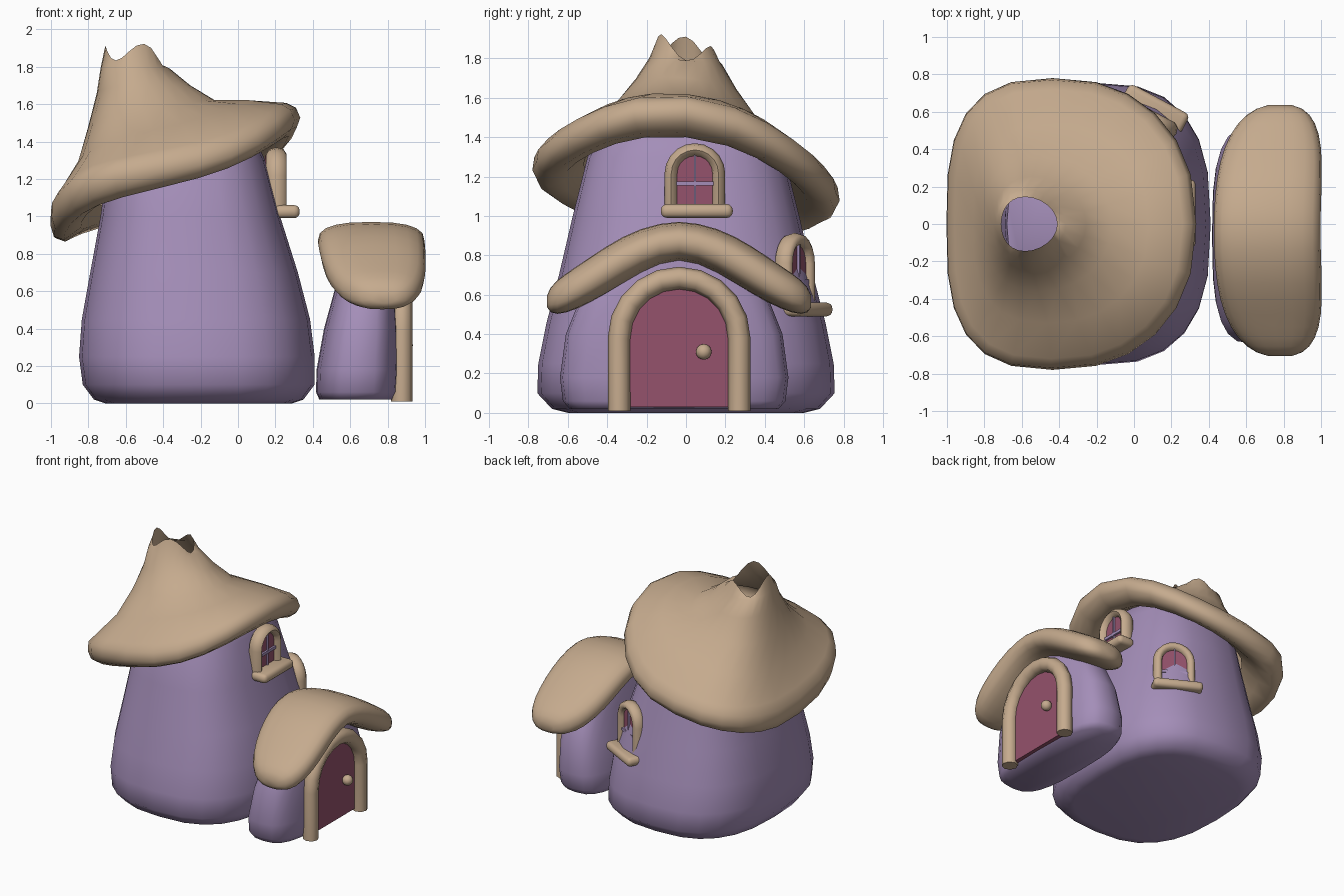
import bpy
import bmesh
from math import sin, cos, pi, radians
from mathutils import Matrix, Vector

cube = bpy.data.objects.get("Cube")
if cube:
    bpy.data.objects.remove(cube, do_unlink=True)


def material(name, rgb):
    m = bpy.data.materials.new(name)
    m.use_nodes = True
    col = (*rgb, 1)
    m.diffuse_color = col
    bsdf = m.node_tree.nodes["Principled BSDF"]
    bsdf.inputs["Base Color"].default_value = col
    bsdf.inputs["Roughness"].default_value = 0.8
    return m


TAN = material("tan thatch", (0.56, 0.405, 0.27))
PURPLE = material("purple plaster", (0.37, 0.27, 0.48))
PINK = material("plum pink", (0.30, 0.085, 0.15))


def finish(ob, mat, angle=65):
    ob.data.materials.clear()
    ob.data.materials.append(mat)
    bpy.ops.object.select_all(action='DESELECT')
    ob.select_set(True)
    bpy.context.view_layer.objects.active = ob
    bpy.ops.object.shade_smooth_by_angle(angle=radians(angle))
    return ob


def from_bmesh(name, bm, mat, matrix=Matrix(), angle=65):
    bmesh.ops.recalc_face_normals(bm, faces=bm.faces)
    bm.transform(matrix)
    me = bpy.data.meshes.new(name)
    bm.to_mesh(me)
    bm.free()
    ob = bpy.data.objects.new(name, me)
    bpy.context.collection.objects.link(ob)
    return finish(ob, mat, angle)


def squircle(rx, ry, n, segs=24):
    """Rounded outline: an ellipse pushed towards a rectangle by exponent n."""
    pts = []
    for i in range(segs):
        a = 2 * pi * i / segs
        c, s = cos(a), sin(a)
        x = abs(c) ** (2 / n) * (1 if c > 0 else -1)
        y = abs(s) ** (2 / n) * (1 if s > 0 else -1)
        pts.append((rx * x, ry * y, a))
    return pts


def loft(name, rings, mat, cap_start=True, cap_end=True):
    bm = bmesh.new()
    loops = [[bm.verts.new(p) for p in ring] for ring in rings]
    for a, b in zip(loops, loops[1:]):
        for i in range(len(a)):
            j = (i + 1) % len(a)
            bm.faces.new((a[i], a[j], b[j], b[i]))
    if cap_start:
        bm.faces.new(loops[0])
    if cap_end:
        bm.faces.new(loops[-1])
    return from_bmesh(name, bm, mat)


def arch(half, base, spring, steps=10):
    """Points (y, z) up one side, over a half circle and down the other."""
    top = [(half * cos(pi * i / steps), spring + half * sin(pi * i / steps))
           for i in range(steps + 1)]
    return [(half, base)] + top + [(-half, base)]


def arch_panel(name, half, base, spring, x0, x1, mat, matrix):
    bm = bmesh.new()
    face = bm.faces.new([bm.verts.new((x0, y, z)) for y, z in arch(half, base, spring)])
    ext = bmesh.ops.extrude_face_region(bm, geom=[face])
    verts = [v for v in ext["geom"] if isinstance(v, bmesh.types.BMVert)]
    bmesh.ops.translate(bm, verts=verts, vec=(x1 - x0, 0, 0))
    return from_bmesh(name, bm, mat, matrix, 30)


def arch_tube(name, half, base, spring, radius, depth, mat, matrix):
    """Round trim along an arch, stretched by depth across the wall."""
    cu = bpy.data.curves.new(name, 'CURVE')
    cu.dimensions = '3D'
    cu.bevel_depth = radius
    cu.bevel_resolution = 2
    cu.use_fill_caps = True
    pts = arch(half, base, spring)
    sp = cu.splines.new('POLY')
    sp.points.add(len(pts) - 1)
    for p, (y, z) in zip(sp.points, pts):
        p.co = (0, y, z, 1)
    ob = bpy.data.objects.new(name, cu)
    bpy.context.collection.objects.link(ob)
    bpy.ops.object.select_all(action='DESELECT')
    ob.select_set(True)
    bpy.context.view_layer.objects.active = ob
    bpy.ops.object.convert(target='MESH')
    ob = bpy.context.object
    ob.data.transform(matrix @ Matrix.Diagonal((depth, 1, 1, 1)))
    return finish(ob, mat)


def box(name, size, loc, bevel, mat, matrix):
    bm = bmesh.new()
    bmesh.ops.create_cube(bm, size=1, matrix=Matrix.Translation(loc) @ Matrix.Diagonal((*size, 1)))
    if bevel:
        bmesh.ops.bevel(bm, geom=bm.edges[:], offset=bevel, segments=3,
                        profile=0.5, affect='EDGES')
    return from_bmesh(name, bm, mat, matrix)


# Tower: z, centre x, half width, half depth
tower = [(0, -0.21, 0.50, 0.60), (0.02, -0.21, 0.56, 0.68), (0.1, -0.21, 0.62, 0.755),
         (0.25, -0.22, 0.63, 0.75), (0.45, -0.225, 0.61, 0.71), (0.7, -0.235, 0.555, 0.645),
         (1.0, -0.255, 0.48, 0.575), (1.3, -0.275, 0.42, 0.50), (1.42, -0.3, 0.39, 0.43),
         (1.5, -0.34, 0.34, 0.28)]
loft("tower_wall", [[(cx + x, y, z) for x, y, a in squircle(rx, ry, 2.7)]
                    for z, cx, rx, ry in tower], PURPLE)

# Tilted hat roof: centre x, half width, half depth, height, tilt, roundness
hat = [(-0.32, 0.42, 0.52, 1.25, 0.43, 2.5), (-0.33, 0.51, 0.62, 1.17, 0.45, 2.5),
       (-0.33, 0.60, 0.70, 1.15, 0.46, 2.5), (-0.335, 0.65, 0.755, 1.185, 0.45, 2.5),
       (-0.335, 0.668, 0.78, 1.24, 0.43, 2.5), (-0.345, 0.655, 0.77, 1.305, 0.42, 2.5),
       (-0.35, 0.61, 0.72, 1.35, 0.42, 2.5), (-0.39, 0.47, 0.53, 1.445, 0.37, 2.4),
       (-0.46, 0.34, 0.36, 1.55, 0.2, 2.2), (-0.505, 0.25, 0.255, 1.68, 0.08, 2),
       (-0.55, 0.185, 0.185, 1.79, 0, 2), (-0.56, 0.15, 0.145, 1.85, 0, 2)]
rings = []
for k, (cx, rx, ry, h, tilt, n) in enumerate(hat):
    jag = 0.05 if k == len(hat) - 1 else 0
    rings.append([(cx + x - 0.1 * (rx / 0.668) * (y / ry) ** 2, y,
                   h + tilt * x - 0.1 * y - (0.14 + 0.45 * x) * y * y
                   - jag * (cos(3 * a) + 0.4 * sin(a) + 0.2 * cos(a)))
                  for x, y, a in squircle(rx, ry, n)])
loft("tower_roof", rings, TAN, cap_start=False, cap_end=False)

# Porch: z, centre x, half width, half depth
porch = [(0.02, 0.635, 0.20, 0.53), (0.06, 0.637, 0.22, 0.565), (0.18, 0.642, 0.222, 0.58),
         (0.4, 0.66, 0.2, 0.55), (0.6, 0.68, 0.165, 0.47), (0.74, 0.69, 0.15, 0.33),
         (0.86, 0.70, 0.12, 0.12)]
loft("porch_wall", [[(cx + x, y - 0.06, z) for x, y, a in squircle(rx, ry, 3)]
                    for z, cx, rx, ry in porch], PURPLE)

# Arched porch roof, swept sideways with rounded ends
rings = []
steps = 20
for i in range(steps + 1):
    u = sin(radians(83) * (2 * i / steps - 1))
    width = 0.285 * (1 - abs(u) ** 3.5) ** (1 / 2.5)
    thick = (0.1 + 0.02 * sin(pi * u) ** 2) * (1 - abs(u) ** 14) ** 0.5
    mid = 0.87 - 0.155 * abs(u) ** 1.6 - 0.075 * (1 - cos(pi * u))
    rings.append([(0.712 + 0.07 * u * u + x, -0.035 + 0.675 * u, mid + z)
                  for x, z, a in squircle(width, thick, 2.6, 20)])
loft("porch_roof", rings, TAN)

# Door with frame and knob
door = Matrix.Translation((0.87, -0.035, 0))
arch_panel("door", 0.28, 0.03, 0.38, -0.08, -0.002, PINK, door)
arch_tube("door_frame", 0.305, 0.01, 0.38, 0.057, 1, TAN, door @ Matrix.Translation((0.005, 0, 0)))
bm = bmesh.new()
bmesh.ops.create_uvsphere(bm, u_segments=12, v_segments=8, radius=0.04)
from_bmesh("door_knob", bm, TAN, door @ Matrix.Translation((0.025, 0.125, 0.31)))


# Windows: origin at the sill centre, local x points out of the wall
def window(name, loc, turn, spring, depth):
    m = Matrix.Translation(loc) @ Matrix.Rotation(radians(turn), 4, 'Z')
    arch_panel(name + "_pane", 0.11, 0, spring, -0.06, 0.015, PINK, m)
    arch_tube(name + "_frame", 0.12, 0, spring, 0.034, depth, TAN, m)
    box(name + "_sill", (0.14, 0.365, 0.07), (0.055, 0.01, 0), 0.03, TAN, m)
    box(name + "_crossbar", (0.02, 0.22, 0.022), (0.02, 0, 0.14), 0, PURPLE, m)
    box(name + "_upright", (0.02, 0.01, spring + 0.09), (0.018, 0, (spring + 0.1) / 2),
        0, PURPLE, m)


window("upper_window", Vector((0.205, 0.045, 1.025)), 0, 0.19, 1.6)
window("side_window", Vector((0.09, 0.553, 0.525)), 62, 0.235, 1.5)
